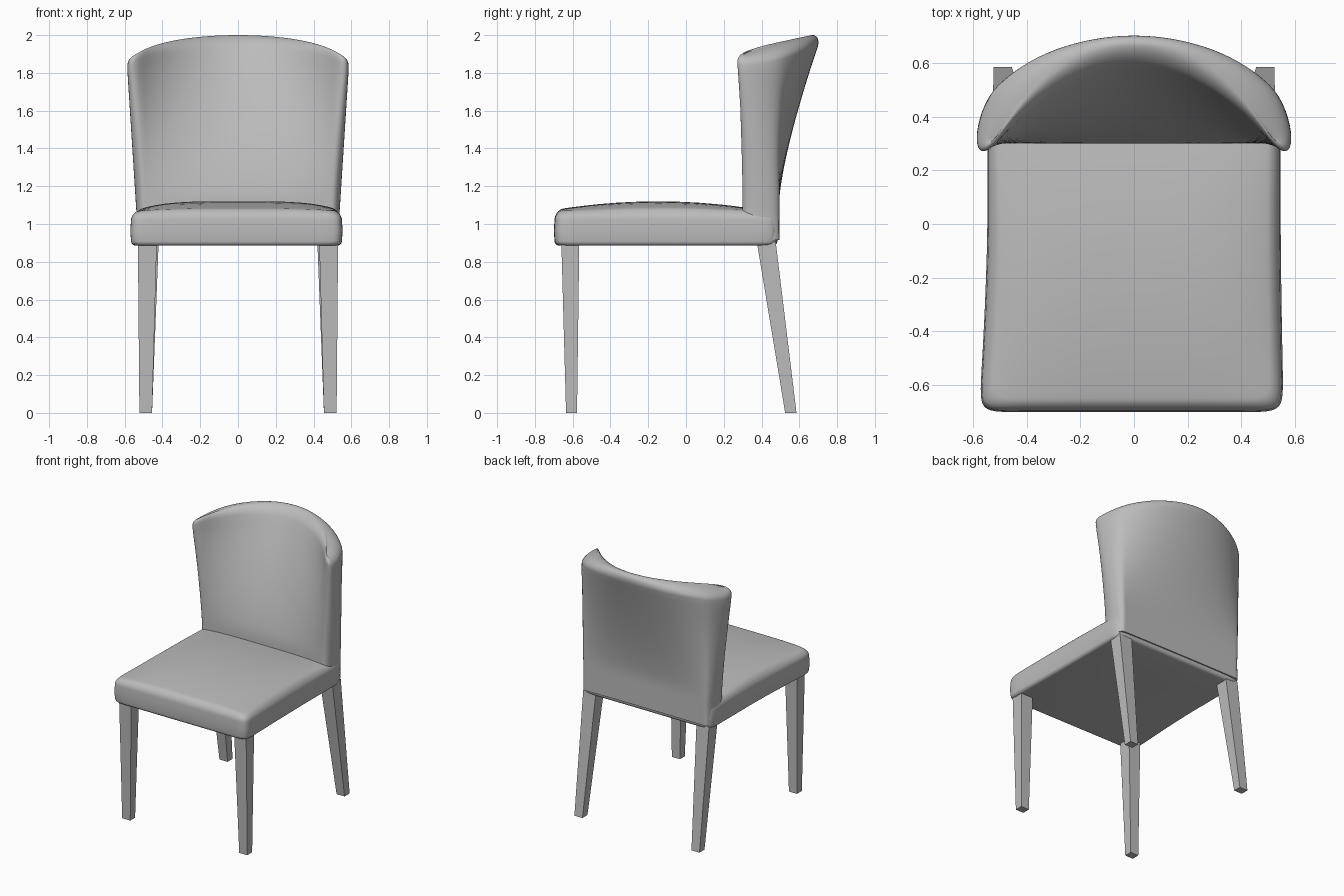
import bpy, bmesh, math

if "Cube" in bpy.data.objects:
    bpy.data.objects.remove(bpy.data.objects["Cube"])

grey = bpy.data.materials.new("plain_grey")
grey.use_nodes = True
colour = (0.5, 0.5, 0.5, 1)
grey.diffuse_color = colour
grey.node_tree.nodes["Principled BSDF"].inputs["Base Color"].default_value = colour

BASE = 0.885


def finish(name, bm, smooth=None):
    bmesh.ops.recalc_face_normals(bm, faces=bm.faces)
    mesh = bpy.data.meshes.new(name)
    bm.to_mesh(mesh)
    bm.free()
    mesh.materials.append(grey)
    obj = bpy.data.objects.new(name, mesh)
    bpy.context.collection.objects.link(obj)
    if smooth:
        bpy.ops.object.select_all(action='DESELECT')
        obj.select_set(True)
        bpy.context.view_layer.objects.active = obj
        bpy.ops.object.shade_smooth_by_angle(angle=math.radians(smooth))


def loft(bm, rings):
    loops = [[bm.verts.new(p) for p in ring] for ring in rings]
    n = len(loops[0])
    for a, b in zip(loops, loops[1:]):
        for i in range(n):
            j = (i + 1) % n
            bm.faces.new((a[i], a[j], b[j], b[i]))
    return loops


# Seat cushion: rounded rectangle with soft edges and a crowned top
def seat_ring(inset, z, crown, scale=1):
    ring = []
    count = 128
    for i in range(count):
        a = 2 * math.pi * i / count
        a += 0.2 * math.sin(4 * a)  # gather points at the corners
        c, s = math.cos(a), math.sin(a)
        r = scale * (abs(c) ** 20 + abs(s) ** 20) ** (-1 / 20)
        y = -0.106 + r * s * (0.594 - inset)
        front = max(0, -y / 0.65) ** 1.5
        x = r * c * (0.546 + 0.019 * front - inset) - 0.009 * front
        swell = (1 - min(1, abs(x / 0.56)) ** 4) * max(0, 1 - ((y + 0.15) / 0.6) ** 2)
        ring.append((x, y, z + crown * 0.055 * swell))
    return ring


rings = []
for i in range(6):  # lower edge
    a = i / 5 * math.pi / 2
    rings.append(seat_ring(0.004 + 0.025 * (1 - math.sin(a)), BASE + 0.025 * (1 - math.cos(a)), 0))
rings.append(seat_ring(0, 0.965, 0))
for i in range(9):  # upper edge
    a = i / 8 * math.pi / 2
    rings.append(seat_ring(0.004 + 0.045 * (1 - math.cos(a)), 1.02 + 0.045 * math.sin(a), math.sin(a)))
for scale in (0.95, 0.88, 0.78, 0.65, 0.5, 0.32, 0.12):  # crowned top
    rings.append(seat_ring(0.049, 1.065, 1, scale))
bm = bmesh.new()
loops = loft(bm, rings)
for loop in (loops[0], loops[-1]):
    bm.faces.new(loop)
finish("seat", bm, 50)


# Backrest: flat at the base, flaring into a curved wrap at the top
def back_ring(t, k):
    """Ring at height fraction t; k narrows it for the rounded rim."""
    ring = []
    count = 96
    end = 0.06 + 0.08 * t
    for i in range(count):
        a = 2 * math.pi * i / count
        u = math.cos(a)
        tip = max(0, (abs(u) - 1 + end) / end)
        side = math.copysign(math.sqrt(max(0, 1 - tip * tip)), math.sin(a))
        z = BASE + t * (2 - 0.07 * u ** 2 - 0.03 * u ** 8 - BASE)
        f = min(1.08, max(0, (z - 1.13) / 0.82) ** 1.35)
        mid = 0.397 + f * (0.253 - 0.27 * u ** 2 - 0.08 * u ** 6)
        half = 0.097 + f * (-0.045 + 0.1 * u ** 2 - 0.04 * u ** 4)
        width = 0.537 + 0.048 * max(0, min(1, (z - 1.05) / 0.75))
        ring.append((u * (width - (1 - k) * half * 0.6), mid + side * half * k, z))
    return ring


rings = [back_ring(0.03 + 0.91 * i / 24, 1) for i in range(25)]
for i in range(1, 9):
    a = i / 8 * math.pi / 2
    rings.append(back_ring(0.94 + 0.06 * math.sin(a), max(0.04, math.cos(a))))
bm = bmesh.new()
loops = loft(bm, rings)
# close the base and the rim by bridging the rear half to the front half
for loop in (loops[0], loops[-1]):
    n = len(loop)
    for i in range(n // 2):
        quad = [loop[i], loop[i + 1], loop[(n - i - 1) % n], loop[(n - i) % n]]
        bm.faces.new(list(dict.fromkeys(quad)))
finish("backrest", bm, 75)


# Legs: square tapered posts, rear pair raked backwards
def leg(name, side, top, bottom):
    bm = bmesh.new()
    rings = []
    for z, (x0, x1, y0, y1) in ((0, bottom), (BASE + 0.02, top)):
        rings.append([(side * x, y, z) for x, y in
                      ((x0, y0), (x1, y0), (x1, y1), (x0, y1))])
    for loop in loft(bm, rings):
        bm.faces.new(loop)
    finish(name, bm)


for label, side in (("left", 1), ("right", -1)):
    leg("front_leg_" + label, side, (0.43, 0.53, -0.66, -0.565), (0.455, 0.522, -0.635, -0.577))
    leg("rear_leg_" + label, side, (0.42, 0.525, 0.375, 0.475), (0.455, 0.522, 0.525, 0.585))
